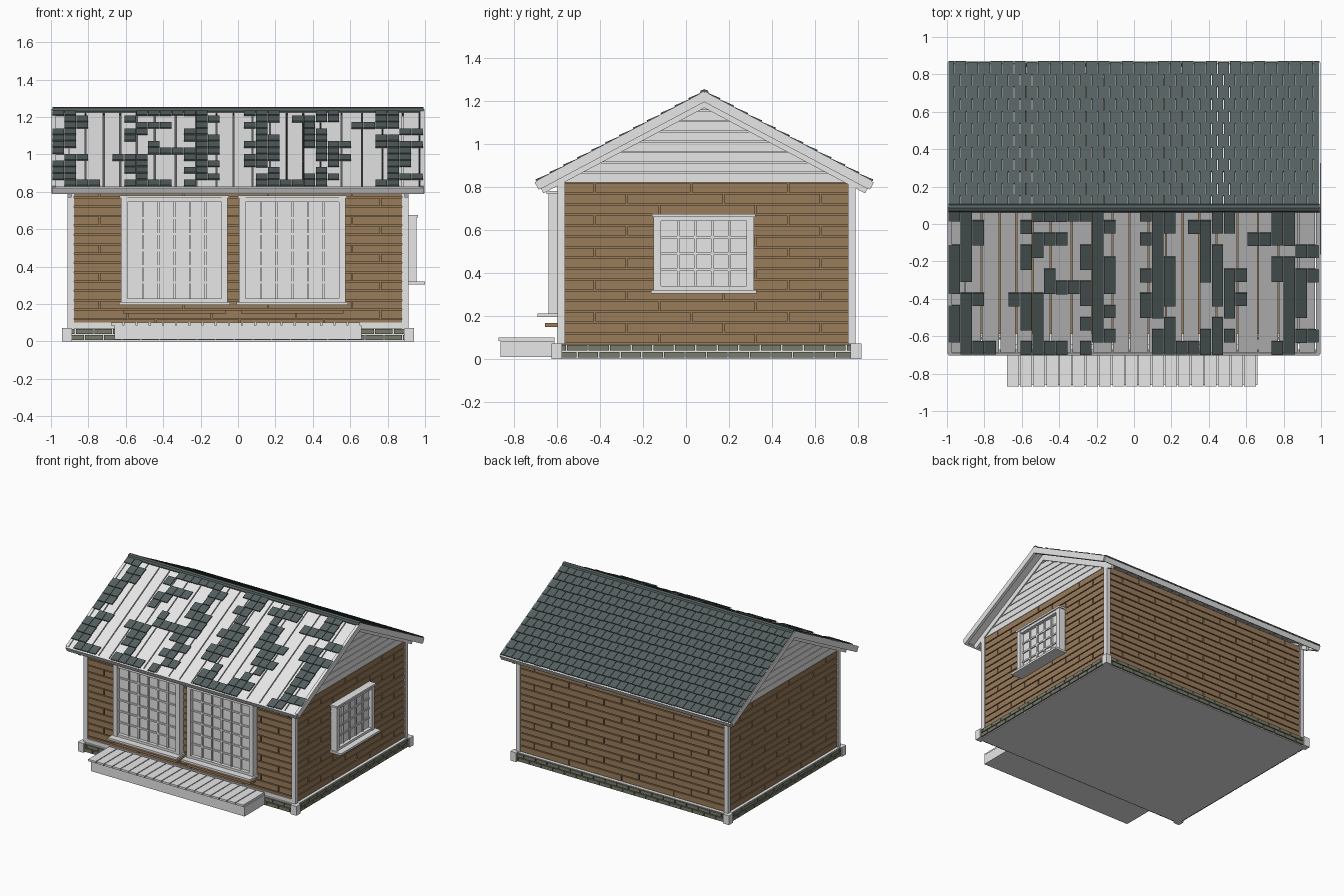
import bpy, bmesh, math, random
from mathutils import Matrix, Vector

random.seed(4)
cube = bpy.data.objects.get("Cube")
if cube:
    bpy.data.objects.remove(cube)


def material(name, r, g, b):
    m = bpy.data.materials.new(name)
    m.use_nodes = True
    m.diffuse_color = (r, g, b, 1)
    m.node_tree.nodes["Principled BSDF"].inputs["Base Color"].default_value = (r, g, b, 1)
    return m


GREY = material("pale grey wood", 0.8, 0.8, 0.8)
BROWN = material("brown boards", 0.32, 0.2, 0.105)
SLATE = material("dark slate", 0.09, 0.115, 0.115)
STONE = material("mossy stone", 0.19, 0.2, 0.145)


class Part:
    """Collects simple solids into one mesh object."""

    def __init__(self, name, mat):
        self.name, self.mat, self.bm = name, mat, bmesh.new()

    def box(self, lo, hi, frame=Matrix()):
        lo, hi = Vector(lo), Vector(hi)
        m = frame @ Matrix.Translation((lo + hi) / 2) @ Matrix.Diagonal((*(hi - lo), 1))
        bmesh.ops.create_cube(self.bm, size=1, matrix=m)

    def prism(self, outline, x0, x1):
        a, b = [[self.bm.verts.new((x, y, z)) for y, z in outline] for x in (x0, x1)]
        self.bm.faces.new(a)
        self.bm.faces.new(b)
        for i in range(len(a)):
            j = (i + 1) % len(a)
            self.bm.faces.new((a[i], a[j], b[j], b[i]))

    def done(self):
        bmesh.ops.recalc_face_normals(self.bm, faces=self.bm.faces)
        mesh = bpy.data.meshes.new(self.name)
        self.bm.to_mesh(mesh)
        self.bm.free()
        mesh.materials.append(self.mat)
        bpy.context.collection.objects.link(bpy.data.objects.new(self.name, mesh))


def facing(origin, along, out):
    """Frame whose axes are along the wall, outward and up."""
    m = Matrix((along, out, (0, 0, 1))).transposed().to_4x4()
    return Matrix.Translation(origin) @ m


X, Y = Vector((1, 0, 0)), Vector((0, 1, 0))
WX, FRONT, BACK, EAVE = 0.89, -0.575, 0.765, 0.82
walls = {
    "front": (facing((0, FRONT, 0), X, -Y), -WX, WX),
    "back": (facing((0, BACK, 0), X, Y), -WX, WX),
    "right": (facing((WX, 0, 0), Y, X), FRONT, BACK),
    "left": (facing((-WX, 0, 0), Y, -X), FRONT, BACK),
}


def courses(part, frame, u0, u1, z0, z1, rows, length, d0, d1, shifts, gap):
    """Staggered rows of boards or bricks on a wall."""
    h = (z1 - z0) / rows
    for r in range(rows):
        u = u0 - length * (r % shifts) / shifts
        while u < u1 - gap:
            a, b = max(u, u0), min(u + length, u1)
            if b - a > gap * 2:
                part.box((a + gap / 2, d0, z0 + r * h + gap / 2),
                         (b - gap / 2, d1, z0 + (r + 1) * h - gap / 2), frame)
            u += length


# Walls, foundation and corner trim
core = Part("wall_core", BROWN)
core.box((-WX, FRONT, 0.05), (WX, BACK, EAVE))
core.done()
slab = Part("foundation_slab", GREY)
slab.box((-0.92, -0.605, 0), (0.92, 0.795, 0.068))
slab.done()
for side, (frame, u0, u1) in walls.items():
    boards = Part(side + "_wall_boards", BROWN)
    courses(boards, frame, u0, u1, 0.07, EAVE, 15, 0.45, -0.005, 0.014, 3, 0.007)
    boards.done()
    bricks = Part(side + "_foundation_bricks", STONE)
    courses(bricks, frame, u0 - 0.03, u1 + 0.03, 0.004, 0.068, 2, 0.1, 0, 0.042, 2, 0.006)
    bricks.done()

trim = Part("corner_trim", GREY)
for sx in (-1, 1):
    for y, sy in ((FRONT, -1), (BACK, 1)):
        for i, o, z0, z1 in ((0.012, 0.022, 0.07, EAVE), (0, 0.05, 0, 0.072)):
            xs = sorted((sx * (WX - i), sx * (WX + o)))
            ys = sorted((y - sy * i, y + sy * o))
            trim.box((xs[0], ys[0], z0), (xs[1], ys[1], z1))
trim.box((-WX, FRONT - 0.02, 0.07), (WX, FRONT, 0.1))
trim.done()

# Porch with boards running front to back
porch = Part("porch", GREY)
porch.box((-0.66, -0.862, 0.01), (0.66, -0.61, 0.085))
for i in range(19):
    x = -0.68 + i * 0.0705
    porch.box((x, -0.87, 0.085), (x + 0.064, -0.61, 0.1))
porch.done()


def window(name, frame, u0, u1, z0, z1, cols, rows, sill):
    """Framed grid of panes with a sill and head."""
    w = Part(name, GREY)
    t = 0.034
    w.box((u0, 0, z0), (u1, 0.035, z1), frame)
    for a, b in ((u0, u0 + t), (u1 - t, u1)):
        w.box((a, 0, z0), (b, 0.065, z1), frame)
    for a, b in ((z0, z0 + t), (z1 - t, z1)):
        w.box((u0, 0, a), (u1, 0.062, b), frame)
    for i in range(1, cols):
        u = u0 + t + (u1 - u0 - 2 * t) * i / cols
        w.box((u - 0.006, 0, z0 + t), (u + 0.006, 0.045, z1 - t), frame)
    for i in range(1, rows):
        z = z0 + t + (z1 - z0 - 2 * t) * i / rows
        w.box((u0 + t, 0, z - 0.006), (u1 - t, 0.043, z + 0.006), frame)
    w.box((u0 - 0.012, 0, z0), (u1 + 0.012, sill, z0 + 0.016), frame)
    w.box((u0 - 0.008, 0, z1 - 0.014), (u1 + 0.008, 0.072, z1), frame)
    w.done()


ledges = Part("window_ledges", BROWN)
for label, a, b in (("left", 0.005, 0.575), ("right", -0.625, -0.055)):
    window("front_window_" + label, walls["front"][0], a, b, 0.195, 0.78, 6, 6, 0.115)
    ledges.box((a + 0.01, 0, 0.15), (b - 0.01, 0.08, 0.168), walls["front"][0])
ledges.done()
window("side_window", walls["right"][0], -0.15, 0.315, 0.305, 0.675, 5, 4, 0.11)

# Gables of horizontal siding
RIDGE_Y, RIDGE_Z, PITCH, SLOPE = 0.085, 1.235, math.radians(28), 0.878


def half_width(z):
    return max((1.205 - z) / math.tan(PITCH), 0.004)


for sx, side in ((1, "right"), (-1, "left")):
    gable = Part(side + "_gable_siding", GREY)
    for i in range(8):
        z0 = EAVE + i * 0.048
        z1 = z0 + 0.043
        for a, b, out in ((z0, z1, 0.014), (z1, z0 + 0.048, 0.002)):
            wa, wb = half_width(a), half_width(b)
            gable.prism([(RIDGE_Y - wa, a), (RIDGE_Y + wa, a), (RIDGE_Y + wb, b), (RIDGE_Y - wb, b)],
                        sx * (WX - 0.03), sx * (WX + out))
    gable.done()


def slope_frame(s):
    """Axes along the ridge, down the slope and out of the roof."""
    down = Vector((0, s * math.cos(PITCH), -math.sin(PITCH)))
    normal = Vector((0, s * math.sin(PITCH), math.cos(PITCH)))
    m = Matrix((X, down, normal)).transposed().to_4x4()
    return Matrix.Translation((0, RIDGE_Y, RIDGE_Z)) @ m


RX, ROWS, COLS = 0.992, 12, 31
CLUSTERS = (1.5, 7.5, 12.5, 17.5, 22.5, 28.5)


def worn_row():
    """Columns that still hold shingles, in loose clusters."""
    kept = set()
    for centre in CLUSTERS:
        n = random.choice((1, 2, 2, 2, 3, 4))
        start = round(centre - n / 2 + random.uniform(-1.2, 1.2))
        kept.update(range(max(start, 0), min(start + n, COLS)))
    return kept


for s, side in ((-1, "front"), (1, "back")):
    frame = slope_frame(s)
    deck = Part(side + "_roof_planks", GREY)
    x = -RX
    while x < RX - 0.02:
        end = min(x + random.uniform(0.085, 0.115), RX)
        deck.box((x, 0, -0.02), (end - 0.007, SLOPE, 0), frame)
        x = end
    deck.done()

    # Overlapping shingles: full rows behind, worn patches in front
    shingles = Part(side + "_shingles", SLATE)
    h, w = SLOPE / ROWS, 2 * RX / COLS
    for r in range(ROWS):
        tilt = frame @ Matrix.Translation((0, r * h, 0.003)) @ Matrix.Rotation(0.09, 4, "X")
        shift = w / 2 if s > 0 and r % 2 else 0
        for c in range(-1, COLS) if s > 0 else sorted(worn_row()):
            a = max(-RX + c * w + shift, -RX)
            b = min(-RX + (c + 1) * w + shift, RX)
            if b - a > 0.01:
                drop = random.uniform(0, 0.004)
                shingles.box((a, 0, -0.003), (b - 0.003, h + drop, 0.005), tilt)
    shingles.done()

    # Eave board, rake boards and gable trim
    edges = Part(side + "_roof_edging", GREY)
    edges.box((-RX, SLOPE - 0.004, -0.034), (RX, SLOPE + 0.012, 0.004), frame)
    for sx in (-1, 1):
        for x0, x1, lo, hi in ((RX - 0.018, RX + 0.004, -0.036, 0.008), (WX, WX + 0.022, -0.06, -0.015)):
            a, b = sorted((sx * x0, sx * x1))
            edges.box((a, 0, lo), (b, SLOPE, hi), frame)
    edges.done()

# Ridge cap
cap = Part("ridge_cap", SLATE)
bmesh.ops.create_cone(cap.bm, cap_ends=True, segments=8, radius1=0.023, radius2=0.023, depth=2 * RX,
                      matrix=Matrix.Translation((0, RIDGE_Y, RIDGE_Z - 0.004)) @ Matrix.Rotation(math.pi / 2, 4, "Y"))
cap.done()
